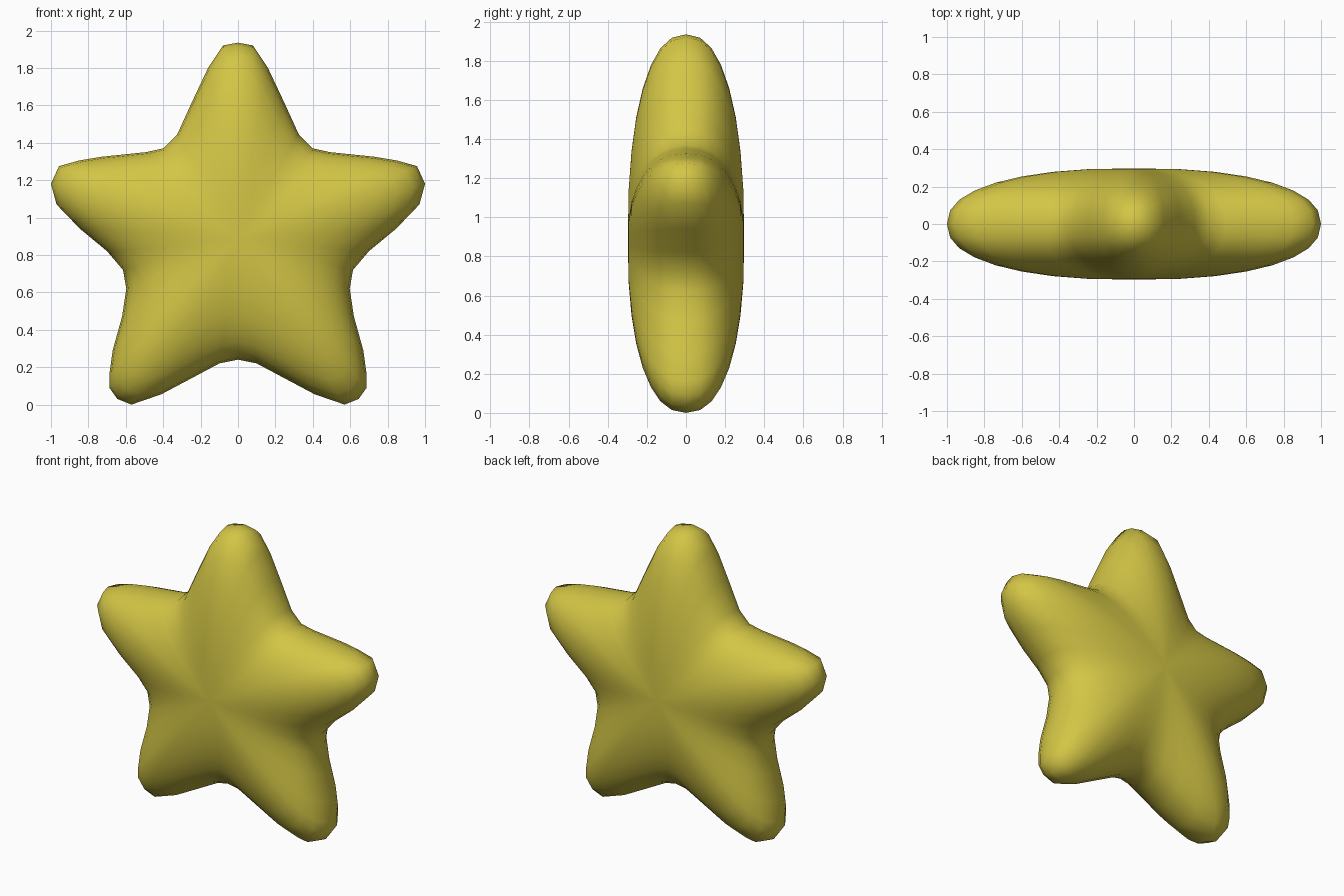
import bpy, bmesh, math

if "Cube" in bpy.data.objects:
    bpy.data.objects.remove(bpy.data.objects["Cube"])

# right half of the star outline (x, z), top tip to bottom notch
HALF = [(0, 1.935), (.08, 1.92), (.16, 1.80), (.245, 1.62), (.325, 1.445), (.40, 1.37),
        (.49, 1.35), (.73, 1.325), (.85, 1.305), (.957, 1.275), (1.0, 1.18), (.97, 1.07),
        (.845, .94), (.70, .82), (.615, .72), (.597, .62), (.62, .47), (.67, .29),
        (.688, .16), (.688, .09), (.645, .03), (.57, .0), (.41, .055), (.25, .14),
        (.10, .22), (0, .24)]
OUTLINE = HALF + [(-x, z) for x, z in HALF[-2:0:-1]]
CZ, DEPTH, POWER, STEPS = .88, .30, 2.3, 8

bm = bmesh.new()


def ring(a):
    """Outline shrunk towards the centre while it swells in depth."""
    t = math.cos(a) ** (2 / POWER)
    y = math.copysign(DEPTH * abs(math.sin(a)) ** (2 / POWER), a)
    return [bm.verts.new((x * t, y, CZ + (z - CZ) * t)) for x, z in OUTLINE]


# puffed star body: rings from front pole to back pole
rings = [ring(math.pi / 2 * i / STEPS) for i in range(1 - STEPS, STEPS)]
n = len(OUTLINE)
for r0, r1 in zip(rings, rings[1:]):
    for i in range(n):
        j = (i + 1) % n
        bm.faces.new((r0[i], r0[j], r1[j], r1[i]))
for r, y in ((rings[0], -DEPTH), (rings[-1], DEPTH)):
    pole = bm.verts.new((0, y, CZ))
    for i in range(n):
        bm.faces.new((r[i], r[(i + 1) % n], pole))

# soften the creases in the valleys and over the ridges, keeping the outline
inner = [v for v in bm.verts if abs(v.co.y) > .14]
for _ in range(2):
    bmesh.ops.smooth_vert(bm, verts=inner, factor=.3, use_axis_x=False,
                          use_axis_y=True, use_axis_z=False)
bmesh.ops.recalc_face_normals(bm, faces=bm.faces)
for f in bm.faces:
    f.smooth = True

mesh = bpy.data.meshes.new("puffy_star")
bm.to_mesh(mesh)
bm.free()
mat = bpy.data.materials.new("golden yellow")
mat.diffuse_color = (.65, .56, .06, 1)
mat.use_nodes = True
mat.node_tree.nodes["Principled BSDF"].inputs["Base Color"].default_value = mat.diffuse_color
mesh.materials.append(mat)
star = bpy.data.objects.new("puffy_star", mesh)
bpy.context.collection.objects.link(star)
